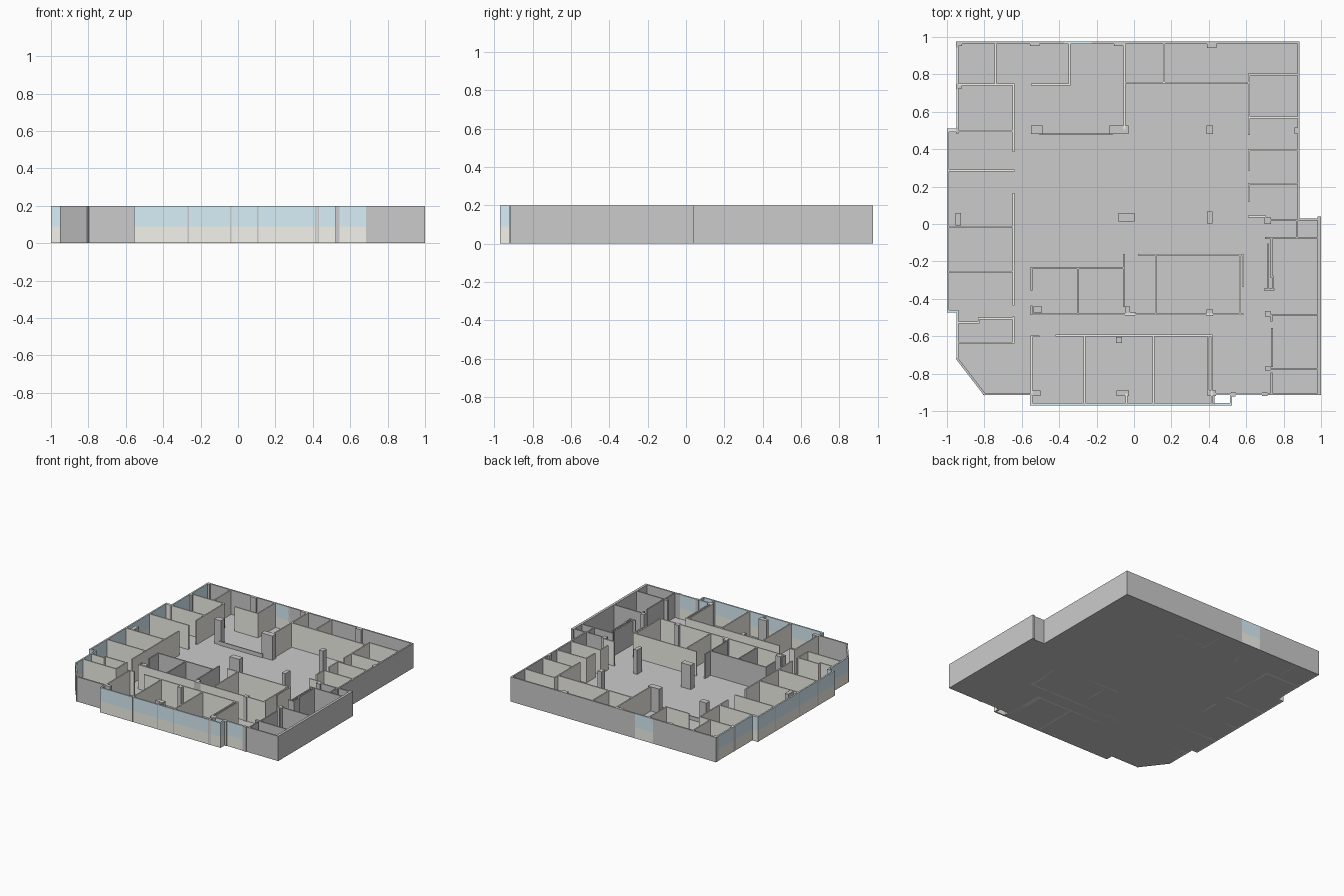
import bpy, bmesh
from math import atan2
from mathutils import Matrix, Vector

H = 0.20       # storey height
FLOOR = 0.004  # slab thickness
SILL = 0.09    # bottom of glazing


def material(name, color):
    m = bpy.data.materials.new(name)
    m.diffuse_color = color
    return m


PLASTER = material("plaster", (0.90, 0.89, 0.83, 1))
GLASS = material("window_glass", (0.70, 0.87, 0.94, 1))


def finish(name, bm, mat=None):
    me = bpy.data.meshes.new(name)
    bm.to_mesh(me)
    bm.free()
    ob = bpy.data.objects.new(name, me)
    bpy.context.collection.objects.link(ob)
    if mat:
        me.materials.append(mat)
    return ob


def walls(name, segments, t=0.012, z0=0.0, z1=H, mat=None):
    """Straight walls along centre lines (x1, y1, x2, y2), squared past both ends."""
    bm = bmesh.new()
    for x1, y1, x2, y2 in segments:
        d = Vector((x2 - x1, y2 - y1))
        m = (Matrix.Translation(((x1 + x2) / 2, (y1 + y2) / 2, (z0 + z1) / 2))
             @ Matrix.Rotation(atan2(d.y, d.x), 4, 'Z')
             @ Matrix.Diagonal((d.length + t, t, z1 - z0, 1)))
        bmesh.ops.create_cube(bm, size=1, matrix=m)
    return finish(name, bm, mat)


def blocks(name, items, mat=None):
    """Full height piers (cx, cy, width, depth)."""
    bm = bmesh.new()
    for x, y, w, d in items:
        m = Matrix.Translation((x, y, H / 2)) @ Matrix.Diagonal((w, d, H, 1))
        bmesh.ops.create_cube(bm, size=1, matrix=m)
    return finish(name, bm, mat)


# Floor slab
outline = [(-.95, .975), (.885, .975), (.885, .03), (.995, .03), (.995, -.915), (.43, -.915),
           (.43, -.97), (-.555, -.97), (-.555, -.915), (-.80, -.915), (-.95, -.72), (-.95, -.47),
           (-.995, -.47), (-.995, .505), (-.95, .505)]
bm = bmesh.new()
face = bm.faces.new([bm.verts.new((x, y, 0)) for x, y in outline])
top = bmesh.ops.extrude_face_region(bm, geom=[face])["geom"]
bmesh.ops.translate(bm, vec=(0, 0, FLOOR), verts=[v for v in top if isinstance(v, bmesh.types.BMVert)])
bmesh.ops.recalc_face_normals(bm, faces=bm.faces)
finish("floor", bm)

# Solid outer walls
walls("outer_wall", [
    (-.944, .969, -.38, .969), (-.22, .969, .879, .969), (.879, .969, .879, .03),
    (.885, .024, .985, .024), (.70, -.909, .99, -.909),
    (-.555, -.909, -.80, -.909), (-.80, -.909, -.944, -.722)])
walls("right_outer_wall", [(.99, .03, .99, -.905)], t=0.02)

# Glazed outer walls: plaster sill below, glass above
glazed = [(-.38, .969, -.22, .969), (-.944, .957, -.944, .505), (-.994, .505, -.956, .505),
          (-.994, .505, -.994, -.466), (-.994, -.466, -.956, -.466), (-.944, -.466, -.944, -.71),
          (-.549, -.921, -.549, -.964), (-.549, -.964, .518, -.964),
          (.518, -.964, .518, -.921), (.436, -.909, .69, -.909)]
walls("window_sill_wall", glazed, z1=SILL, mat=PLASTER)
walls("window_glazing", glazed, z0=SILL, mat=GLASS)

# Slim frame posts dividing the glazing
blocks("window_posts", [(x, -.964, .008, .014) for x in (-.265, -.04, .105, .415, .43)]
       + [(-.994, y, .014, .008) for y in (.29, -.015, -.255)]
       + [(-.944, y, .014, .03) for y in (.96, .735, .50)])

# Partitions: back rooms
walls("back_partitions", [
    (-.74, .965, -.74, .745), (-.94, .745, -.645, .745), (-.645, .745, -.645, .39),
    (-.345, .965, -.345, .745), (-.345, .745, -.545, .745), (-.05, .965, -.05, .51),
    (-.05, .755, .615, .755), (.16, .965, .16, .755)], t=.01, mat=PLASTER)
walls("low_counter", [(-.50, .48, -.12, .48)], t=.008, z1=.035)

# Partitions: right side offices
walls("right_partitions", [(.615, y, .875, y) for y in (.80, .57, .395, .215)] + [
    (.615, .80, .615, .48), (.615, .395, .615, .29), (.615, .215, .615, .125),
    (.615, .04, .70, .04)], t=.01, mat=PLASTER)

# Partitions: service rooms at front right
walls("service_walls", [
    (.70, .02, .88, .02), (.872, .02, .872, -.072), (.705, -.075, .985, -.075),
    (.735, -.075, .735, -.28), (.718, -.11, .718, -.35), (.70, -.35, .745, -.35), (.742, -.28, .742, -.35),
    (.705, -.485, .985, -.485), (.735, -.485, .735, -.515), (.738, -.56, .738, -.76),
    (.705, -.775, .985, -.775), (.735, -.80, .735, -.905)], t=.01)

# Partitions: left side offices
walls("left_partitions", [(-.985, y, -.645, y) for y in (.497, .287, -.015, -.255)] + [
    (-.645, .16, -.645, -.43), (-.645, -.50, -.645, -.635), (-.83, -.505, -.645, -.505),
    (-.83, -.505, -.83, -.527), (-.94, -.527, -.83, -.527), (-.94, -.635, -.645, -.635)],
    t=.01, mat=PLASTER)

# Partitions: core rooms in the middle
walls("core_walls", [
    (-.548, -.235, -.055, -.235), (-.055, -.165, -.055, -.44), (-.30, -.24, -.30, -.48),
    (-.548, -.235, -.548, -.35), (-.548, -.44, -.548, -.48)], t=.01)
walls("core_partitions", [
    (-.548, -.482, .58, -.482), (.117, -.165, .117, -.48), (.025, -.165, .582, -.165),
    (.567, -.165, .567, -.48), (.583, -.165, .583, -.33)], t=.009, mat=PLASTER)

# Partitions: front meeting rooms
walls("front_partitions", [
    (-.548, -.60, -.548, -.905), (-.548, -.60, -.51, -.60), (-.415, -.597, .415, -.597),
    (-.265, -.60, -.265, -.955), (.105, -.60, .105, -.955), (-.04, -.91, -.04, -.955),
    (.397, -.60, .397, -.89), (.416, -.60, .416, -.955)], t=.01, mat=PLASTER)

# Free-standing columns
blocks("columns", [
    (-.52, .505, .06, .045), (-.08, .505, .10, .045), (.405, .503, .035, .045),
    (.405, .035, .03, .065), (-.04, .035, .085, .045), (-.94, .025, .03, .065),
    (-.515, -.457, .045, .032), (-.035, -.465, .028, .05), (-.02, -.48, .055, .02),
    (.405, -.475, .035, .035), (-.08, -.62, .03, .032)])

# Piers engaged with the outer walls
blocks("wall_piers", [
    (-.53, .963, .05, .022), (-.08, .963, .055, .022), (.415, .957, .05, .03),
    (-.935, .963, .03, .025), (-.935, .735, .03, .022), (.87, .50, .022, .03),
    (.715, .017, .035, .035), (.715, -.48, .03, .03), (.715, -.773, .03, .02),
    (-.525, -.905, .05, .028), (-.06, -.905, .068, .03), (.415, -.905, .045, .03),
    (.53, -.91, .025, .022), (.70, -.91, .03, .02)])
